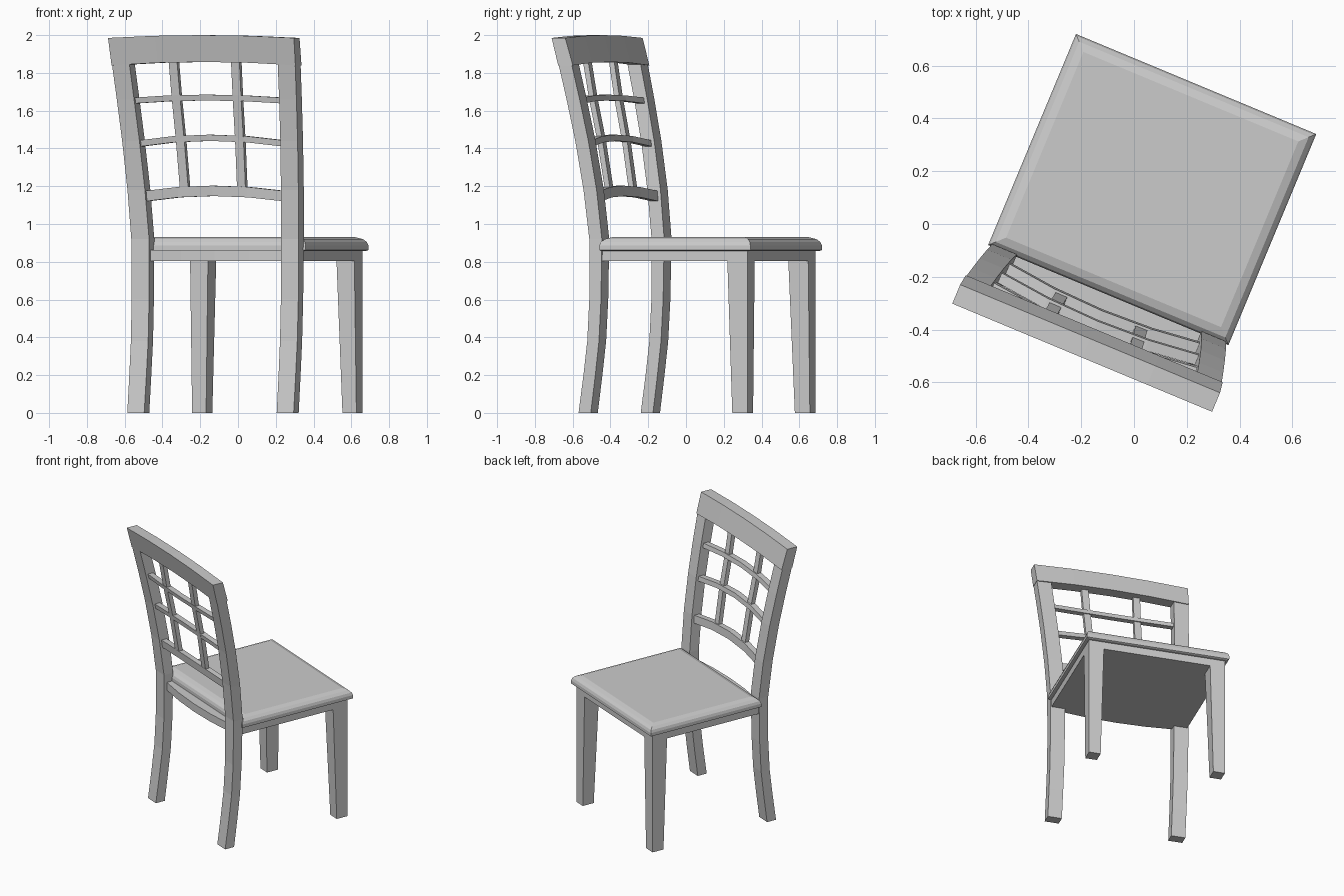
import bpy, bmesh, math
from mathutils import Matrix

if "Cube" in bpy.data.objects:
    bpy.data.objects.remove(bpy.data.objects["Cube"])

# The chair is modelled square-on, then turned about z
PLACE = Matrix.Rotation(math.radians(-22.6), 4, 'Z') @ Matrix.Translation((0.0135, 0, 0))


def loft(name, rings):
    """Skin a list of equal-sized rings and cap both ends."""
    bm = bmesh.new()
    loops = [[bm.verts.new(p) for p in ring] for ring in rings]
    n = len(loops[0])
    for a, b in zip(loops, loops[1:]):
        for i in range(n):
            j = (i + 1) % n
            bm.faces.new((a[i], a[j], b[j], b[i]))
    bm.faces.new(loops[0])
    bm.faces.new(loops[-1])
    bmesh.ops.recalc_face_normals(bm, faces=bm.faces)
    mesh = bpy.data.meshes.new(name)
    bm.to_mesh(mesh)
    bm.free()
    obj = bpy.data.objects.new(name, mesh)
    obj.matrix_world = PLACE
    bpy.context.collection.objects.link(obj)
    return obj


def rect(x0, x1, y0, y1, z):
    return [(x0, y0, z), (x1, y0, z), (x1, y1, z), (x0, y1, z)]


# Back post stations: z, rear face y, outer x, inner x, depth
POST = [(0, -.412, .477, .380, .070), (.2, -.384, .477, .379, .068),
        (.38, -.362, .477, .378, .067), (.6, -.350, .478, .378, .067),
        (.92, -.349, .480, .378, .072), (1.18, -.378, .490, .390, .075),
        (1.44, -.420, .503, .404, .075), (1.66, -.465, .515, .416, .075),
        (1.86, -.510, .526, .426, .075), (1.985, -.543, .532, .430, .078)]


def post_at(z):
    """Interpolated (rear y, outer x, inner x, depth) at a height."""
    for a, b in zip(POST, POST[1:]):
        if z <= b[0]:
            t = (z - a[0]) / (b[0] - a[0])
            return [p + (q - p) * t for p, q in zip(a[1:], b[1:])]
    return list(POST[-1][1:])


BOW = 0.03    # backward bow of slats at mid-span


def bow(t):
    return BOW * (1 - t * t)


# Curved rear legs running up into the back posts
for side, label in ((-1, "left"), (1, "right")):
    loft("back_post_" + label,
         [rect(side * o, side * i, y, y + d, z) for z, y, o, i, d in POST[:-1]])

# Tapered front legs, straight on the outside
for side, label in ((-1, "left"), (1, "right")):
    loft("front_leg_" + label,
         [rect(side * .471, side * (.471 - w), .553 - d, .553, z)
          for z, w, d in ((0, .080, .086), (.83, .103, .115))])

# Apron slab under the seat, bowed at the rear
outline = [(-.471, .553), (-.471, -.30), (-.39, -.30)]
outline += [(.39 * t, -.325 - bow(t)) for t in (-1, -.5, 0, .5, 1)]
outline += [(.39, -.30), (.471, -.30), (.471, .553)]
loft("apron", [[(x, y, z) for x, y in outline] for z in (.805, .862)])

# Seat with rounded edge: inset, z
EDGE = [(.008, .858), (0, .862), (0, .886), (.006, .904), (.022, .920), (.052, .930)]
loft("seat", [rect(-.493 + i, .493 - i, -.286 + i, .58 - i, z) for i, z in EDGE])

# Arched, bowed cross slats: lower z, height, arch rise
for k, (z0, h, rise) in enumerate(((1.12, .055, .028), (1.41, .033, .030), (1.638, .031, .016))):
    y, _, inner, d = post_at(z0 + h / 2)
    lean = post_at(z0 + h)[0] - post_at(z0)[0]
    rings = []
    for t in (-1, -.5, 0, .5, 1):
        x = t * (inner + .01)
        c = y + d / 2 - bow(t)
        lo = z0 + rise * (1 - t * t)
        rings.append([(x, c - .02 - lean / 2, lo), (x, c + .02 - lean / 2, lo),
                      (x, c + .02 + lean / 2, lo + h), (x, c - .02 + lean / 2, lo + h)])
    loft("back_slat_%d" % (k + 1), rings)

# Upright bars following the lean of the back
for side, label in ((-1, "left"), (1, "right")):
    rings = []
    for z in (1.17, 1.44, 1.66, 1.87):
        y, _, inner, d = post_at(z)
        x = side * inner * .42
        c = y + d / 2 - bow(.42) * (1 if z < 1.7 else .5)
        rings.append(rect(x - .024, x + .024, c - .015, c + .015, z))
    loft("upright_bar_" + label, rings)

# Crest rail across the top, gently arched
rings = []
for t in (-1, -.5, 0, .5, 1):
    lo = 1.84 + .018 * (1 - t * t)
    hi = 1.985 + .015 * (1 - t * t)
    rings.append([(t * .527, -.508, lo), (t * .527, -.424, lo),
                  (t * .533, -.465, hi), (t * .533, -.543, hi)])
loft("crest_rail", rings)
